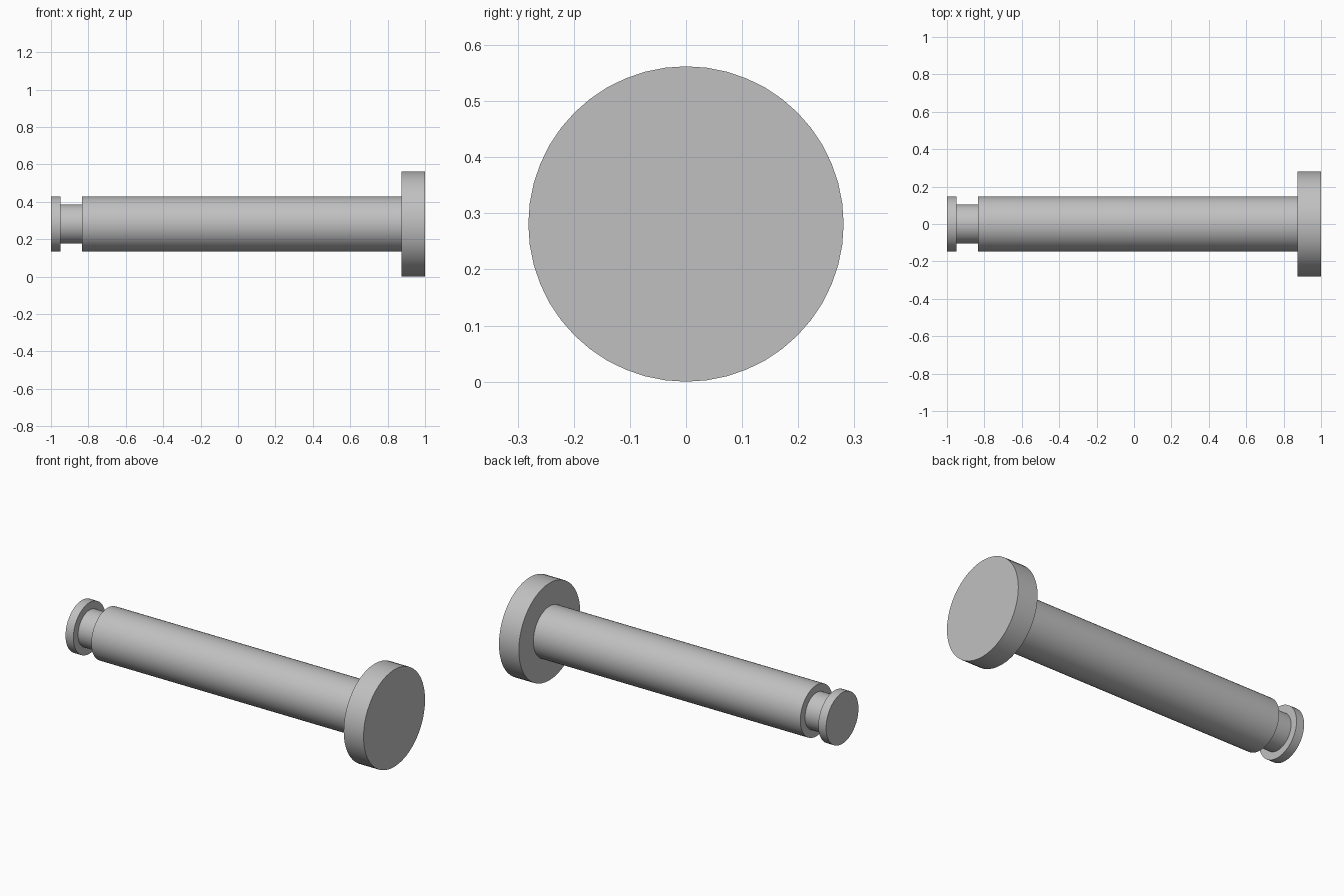
import bpy
import bmesh
import math
from mathutils import Matrix, Vector

cube = bpy.data.objects.get("Cube")
if cube:
    bpy.data.objects.remove(cube, do_unlink=True)

SIDES = 48
HEAD_R, SHAFT_R, NECK_R = 0.281, 0.148, 0.105

# Plain grey metal
steel = bpy.data.materials.new("grey_steel")
steel.use_nodes = True
steel.diffuse_color = (0.53, 0.53, 0.53, 1)
steel.node_tree.nodes["Principled BSDF"].inputs["Base Color"].default_value = steel.diffuse_color

# Half profile (x, radius): end collar, groove, shaft, head
profile = [
    (-1.0, 0), (-1.0, SHAFT_R), (-0.95, SHAFT_R),
    (-0.95, NECK_R), (-0.835, NECK_R),
    (-0.835, SHAFT_R), (0.873, SHAFT_R),
    (0.873, HEAD_R), (1.0, HEAD_R), (1.0, 0),
]

# Turn the profile about the long axis into one closed solid
bm = bmesh.new()
verts = [bm.verts.new((x, 0, r)) for x, r in profile]
edges = [bm.edges.new(pair) for pair in zip(verts, verts[1:])]
bmesh.ops.spin(bm, geom=verts + edges, cent=(0, 0, 0), axis=(1, 0, 0),
               angle=math.tau, steps=SIDES, use_merge=True)
bmesh.ops.remove_doubles(bm, verts=bm.verts, dist=0.0001)
bmesh.ops.recalc_face_normals(bm, faces=bm.faces)
bmesh.ops.transform(bm, matrix=Matrix.Translation(Vector((0, 0, HEAD_R))), verts=bm.verts)

mesh = bpy.data.meshes.new("headed_pin")
bm.to_mesh(mesh)
bm.free()
mesh.materials.append(steel)
pin = bpy.data.objects.new("headed_pin", mesh)
bpy.context.collection.objects.link(pin)

# Round sides smooth, shoulders crisp
bpy.ops.object.select_all(action="DESELECT")
pin.select_set(True)
bpy.context.view_layer.objects.active = pin
bpy.ops.object.shade_smooth_by_angle(angle=math.radians(30))
